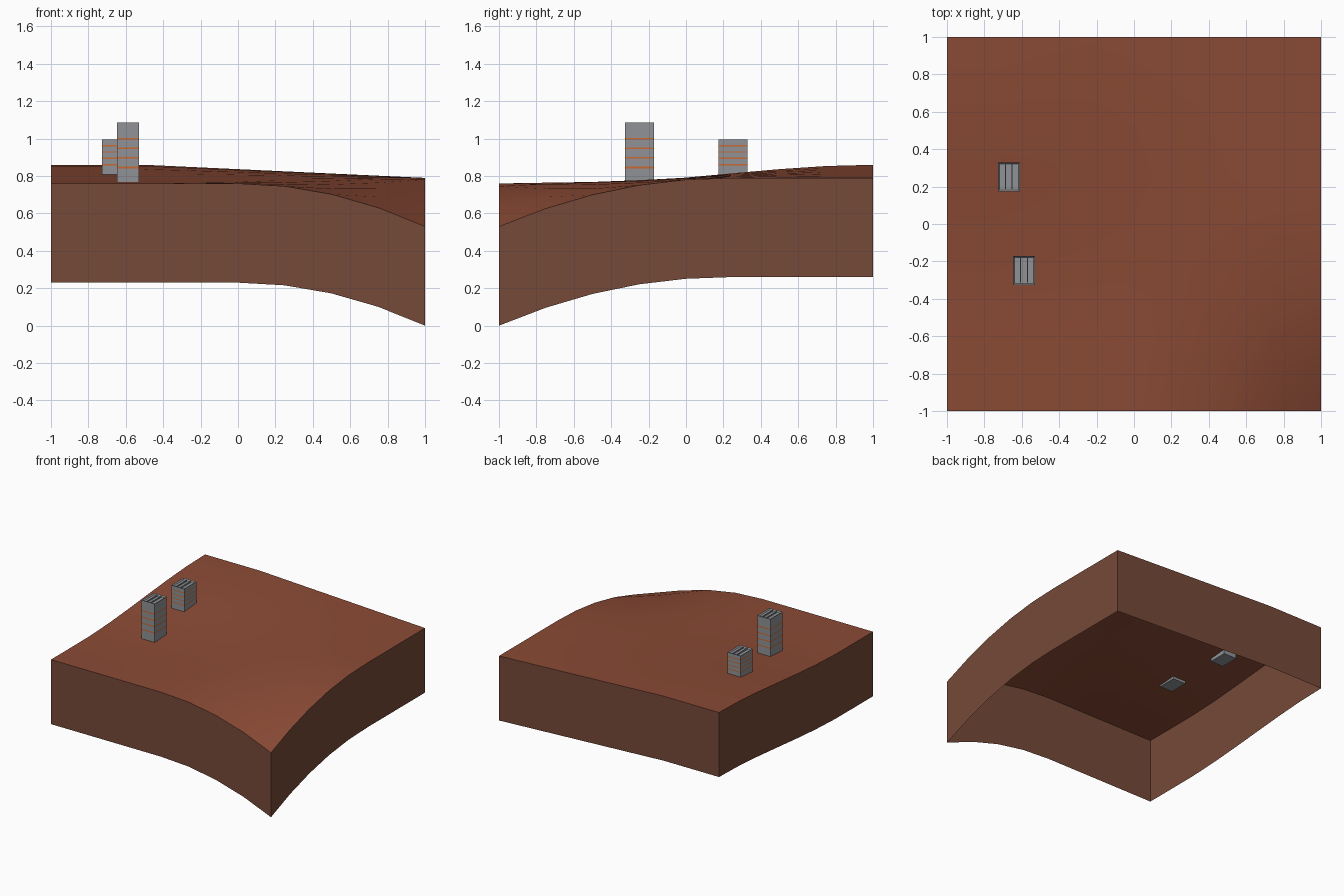
import bpy, bmesh
from mathutils import Vector

cube = bpy.data.objects.get("Cube")
if cube:
    bpy.data.objects.remove(cube, do_unlink=True)


def material(name, rgb):
    m = bpy.data.materials.new(name)
    m.use_nodes = True
    m.diffuse_color = (*rgb, 1)
    m.node_tree.nodes["Principled BSDF"].inputs["Base Color"].default_value = (*rgb, 1)
    return m


SOIL = material("red soil", (0.26, 0.07, 0.036))
EARTH = material("brown earth", (0.18, 0.068, 0.041))
CONCRETE = material("grey concrete", (0.28, 0.29, 0.305))
ORANGE = material("orange trim", (0.6, 0.14, 0.03))


def finish(bm, name, mats):
    mesh = bpy.data.meshes.new(name)
    bm.to_mesh(mesh)
    bm.free()
    for m in mats:
        mesh.materials.append(m)
    obj = bpy.data.objects.new(name, mesh)
    bpy.context.collection.objects.link(obj)
    return obj


def smoothstep(t):
    t = max(0, min(1, t))
    return t * t * (3 - 2 * t)


def height(x, y):
    """Hill at the back right, falling away at the front left corner."""
    west = 0.76 + 0.1 * smoothstep((y + 0.6) / 1.6)
    east = 0.79 - 0.03 * min(y, 0) ** 2
    blend = min(1, (1 - x) / 1.5)
    droop = 0.23 * max(x, 0) ** 2 * (max(0.25 - y, 0) / 1.25) ** 2
    return east + (west - east) * blend - droop


# Ground: a curved sheet on an 8 by 8 grid
DEPTH = 0.53
bm = bmesh.new()
bmesh.ops.create_grid(bm, x_segments=8, y_segments=8, size=1)
for v in bm.verts:
    v.co.z = height(v.co.x, v.co.y)
for f in bm.faces:
    f.smooth = True
rim = [e for e in bm.edges if e.is_boundary]

# Skirt: the rim of the ground dropped straight down, open below
walls = bmesh.new()
for e in rim:
    a, b = (v.co.copy() for v in e.verts)
    down = Vector((0, 0, DEPTH))
    ring = [a, b, b - down, a - down]
    face = walls.faces.new([walls.verts.new(p) for p in ring])
    face.normal_update()
    if face.normal.dot(face.calc_center_median() * Vector((1, 1, 0))) < 0:
        face.normal_flip()
bmesh.ops.remove_doubles(walls, verts=walls.verts, dist=0.0001)
finish(bm, "ground", [SOIL])
finish(walls, "ground_skirt", [EARTH])


def tower(name, x, y, bottom, top, stripes, thick):
    """Block with a sunken roof and orange bands between the floors."""
    bm = bmesh.new()
    bmesh.ops.create_cube(bm, size=1)
    for v in bm.verts:
        v.co = Vector((x + v.co.x * 0.118, y + v.co.y * 0.156,
                       top if v.co.z > 0 else bottom))
    # Roof recess behind a parapet
    roof = max(bm.faces, key=lambda f: f.calc_center_median().z)
    bmesh.ops.inset_region(bm, faces=[roof], thickness=0.012)
    for v in roof.verts:
        v.co.z -= 0.01
    # Floor bands
    for z in stripes:
        for cut in (z - thick / 2, z + thick / 2):
            bmesh.ops.bisect_plane(bm, geom=bm.verts[:] + bm.edges[:] + bm.faces[:],
                                   plane_co=(0, 0, cut), plane_no=(0, 0, 1))
    for f in bm.faces:
        c = f.calc_center_median().z
        f.material_index = int(any(abs(c - z) < thick / 2 for z in stripes))
    # Two low roof beams
    for dx in (-0.018, 0.018):
        beam = bmesh.ops.create_cube(bm, size=1)["verts"]
        for v in beam:
            v.co = Vector((x + dx + v.co.x * 0.006, y + v.co.y * 0.13,
                           top - 0.005 + v.co.z * 0.01))
    finish(bm, name, [CONCRETE, ORANGE])


tower("tall_tower", -0.588, -0.248, 0.757, 1.086, [0.846, 0.898, 0.948, 1.0], 0.009)
tower("short_tower", -0.669, 0.252, 0.785, 0.996, [0.86, 0.895, 0.928, 0.962], 0.007)
